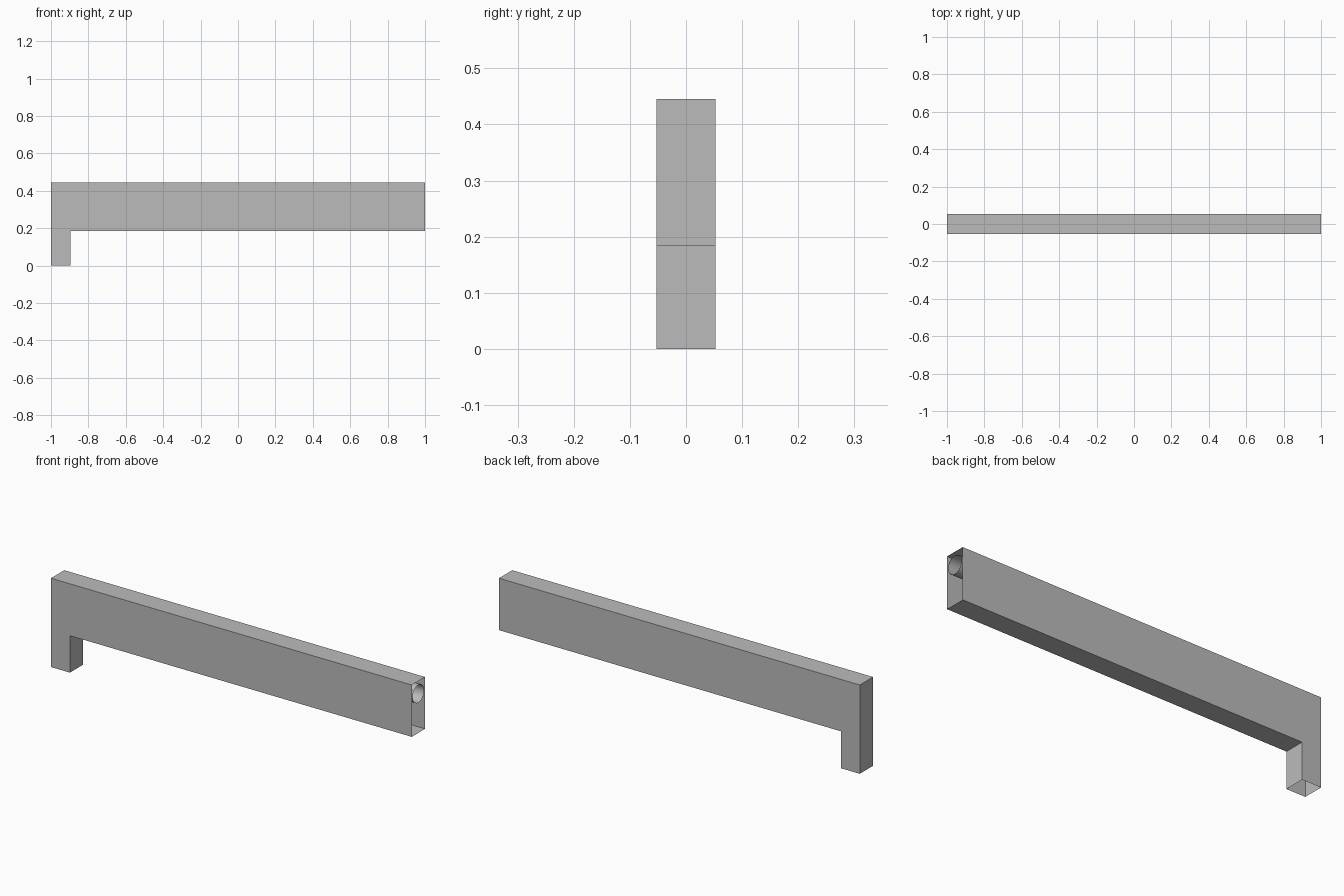
import bpy
import bmesh
import math
from mathutils import Matrix

cube = bpy.data.objects.get("Cube")
if cube:
    bpy.data.objects.remove(cube, do_unlink=True)

HALF_DEPTH = 0.0525
TOP, BEAM_BOTTOM, LEG_INNER = 0.445, 0.185, -0.895
PIPE_RADIUS, PIPE_Z = 0.045, 0.381

grey = bpy.data.materials.new("plain grey")
grey.use_nodes = True
grey.diffuse_color = (0.5, 0.5, 0.5, 1)
grey.node_tree.nodes["Principled BSDF"].inputs["Base Color"].default_value = (0.5, 0.5, 0.5, 1)


def add_object(name, bm):
    mesh = bpy.data.meshes.new(name)
    bm.to_mesh(mesh)
    bm.free()
    mesh.materials.append(grey)
    obj = bpy.data.objects.new(name, mesh)
    bpy.context.collection.objects.link(obj)
    return obj


# Thin duct: L-shaped side profile extruded through its depth
profile = [(-1, 0), (LEG_INNER, 0), (LEG_INNER, BEAM_BOTTOM),
           (1, BEAM_BOTTOM), (1, TOP), (-1, TOP)]
bm = bmesh.new()
front = bm.faces.new([bm.verts.new((x, -HALF_DEPTH, z)) for x, z in profile])
extruded = bmesh.ops.extrude_face_region(bm, geom=[front], use_keep_orig=True)
back_verts = [g for g in extruded["geom"] if isinstance(g, bmesh.types.BMVert)]
bmesh.ops.translate(bm, verts=back_verts, vec=(0, 2 * HALF_DEPTH, 0))
bmesh.ops.recalc_face_normals(bm, faces=bm.faces)

# Open the beam end and the foot of the leg
openings = [f for f in bm.faces
            if all(v.co.x > 0.99 for v in f.verts)
            or all(v.co.z < 0.01 for v in f.verts)]
bmesh.ops.delete(bm, geom=openings, context='FACES')
add_object("duct_shell", bm)

# Open round pipe running along the upper part of the beam
bm = bmesh.new()
bmesh.ops.create_cone(bm, cap_ends=False, segments=32, radius1=PIPE_RADIUS,
                      radius2=PIPE_RADIUS, depth=2,
                      matrix=Matrix.Translation((0, 0, PIPE_Z))
                      @ Matrix.Rotation(math.pi / 2, 4, 'Y'))
for face in bm.faces:
    face.smooth = True
add_object("inner_pipe", bm)
